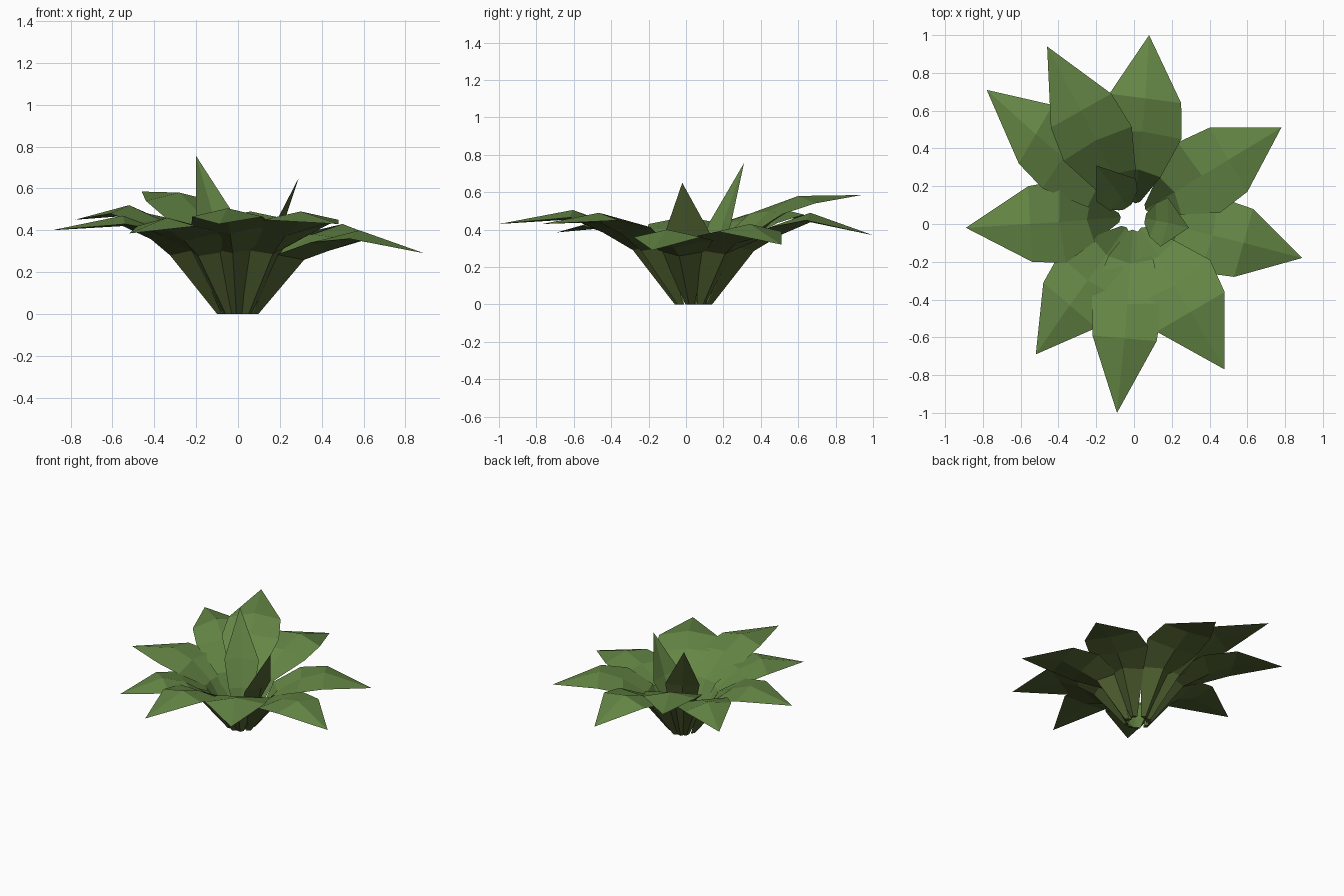
import bpy, bmesh
from mathutils import Vector

cube = bpy.data.objects.get("Cube")
if cube:
    bpy.data.objects.remove(cube)


def make_material(name, rgb):
    mat = bpy.data.materials.new(name)
    mat.use_nodes = True
    color = (*rgb, 1)
    mat.diffuse_color = color
    mat.node_tree.nodes["Principled BSDF"].inputs["Base Color"].default_value = color
    return mat


LEAF_GREEN = make_material("leaf green", (.13, .24, .06))
UNDERSIDE_OLIVE = make_material("underside olive", (.08, .118, .03))
CENTRE = Vector((0, .04, 0))
UP = Vector((0, 0, 1))


def build_leaf(name, rows, tip):
    """Solid leaf: rows of (left, ridge, right, keel) points closed by a tip.
    The two sides that meet at the keel form the underside."""
    bm = bmesh.new()
    rings = [[bm.verts.new(p) for p in row] for row in rows]
    top = bm.verts.new(tip)
    for k in range(4):
        n = (k + 1) % 4
        side = 0 if k < 2 else 1
        for low, high in zip(rings, rings[1:]):
            bm.faces.new((low[k], low[n], high[n], high[k])).material_index = side
        bm.faces.new((rings[-1][k], rings[-1][n], top)).material_index = side
    bm.faces.new(rings[0]).material_index = 1
    bmesh.ops.recalc_face_normals(bm, faces=bm.faces)
    mesh = bpy.data.meshes.new(name)
    bm.to_mesh(mesh)
    bm.free()
    mesh.materials.append(LEAF_GREEN)
    mesh.materials.append(UNDERSIDE_OLIVE)
    obj = bpy.data.objects.new(name, mesh)
    bpy.context.collection.objects.link(obj)


def leaf_axes(point):
    """Horizontal directions along and across a leaf through a point."""
    out = point - CENTRE
    out.z = 0
    out.normalize()
    return out, UP.cross(out)


def cross_row(axes, radius, half, z, edge_in, edge_drop, keel_out, keel_drop):
    """Points around a leaf section, with edges and keel set off the ridge."""
    out, side = axes
    ridge = CENTRE + out * radius + UP * z
    edge = ridge - out * edge_in - UP * edge_drop
    keel = ridge + out * keel_out - UP * keel_drop
    return [edge + side * half, ridge, edge - side * half, keel]


def outer_leaf(name, tip, left, right, ridge_z):
    left, right = Vector((*left, ridge_z - .04)), Vector((*right, ridge_z - .04))
    ridge = (left + right) / 2 + UP * .04
    axes = leaf_axes(ridge)
    reach = (ridge - CENTRE).to_2d().length
    half = (left - right).length / 2
    neck_z = .29 + (ridge_z - .47) * .3
    mid_z = neck_z + (ridge_z - neck_z) * .68
    rows = [
        cross_row(axes, .07, .025, 0, -.01, 0, .03, 0),
        cross_row(axes, .25, .12, neck_z, .03, -.015, .075, .01),
        cross_row(axes, reach * .72, half * 1.1, mid_z, .02, .015, .02, .055),
        [left, ridge, right, ridge - UP * .05],
    ]
    build_leaf(name, rows, tip)


# Spreading leaves: tip, left and right shoulder, ridge height
outer_leaves = [
    ((.08, 1, .37), (-.13, .69), (.25, .64), .49),
    ((-.46, .94, .585), (-.44, .51), (-.12, .69), .58),
    ((-.78, .71, .45), (-.61, .32), (-.43, .63), .52),
    ((-.89, -.02, .40), (-.54, -.2), (-.56, .2), .47),
    ((-.52, -.69, .385), (-.2, -.55), (-.48, -.31), .46),
    ((-.09, -1, .43), (.12, -.62), (-.22, -.59), .505),
    ((.48, -.77, .43), (.48, -.36), (.12, -.57), .49),
    ((.89, -.18, .29), (.63, .08), (.53, -.28), .40),
    ((.78, .51, .32), (.4, .51), (.6, .17), .43),
]
for i, (tip, a, b, z) in enumerate(outer_leaves):
    outer_leaf(f"outer_leaf_{i + 1}", tip, a, b, z)


def inner_leaf(name, tip, left, right):
    left, right = Vector(left), Vector(right)
    middle = (left + right) / 2
    axes = leaf_axes(middle)
    out = axes[0]
    rows = [
        cross_row(axes, .06, .025, 0, 0, 0, .03, 0),
        cross_row(axes, .12, .09, .24, .02, 0, .05, 0),
        [left, middle + out * .02, right, middle + out * .035],
    ]
    build_leaf(name, rows, tip)


# Upright young leaves in the middle
inner_leaf("tall_inner_leaf", (-.2, .31, .755), (-.2, .12, .43), (.01, .24, .43))
inner_leaf("short_inner_leaf", (.29, -.02, .65), (.18, .14, .36), (.14, -.12, .36))
